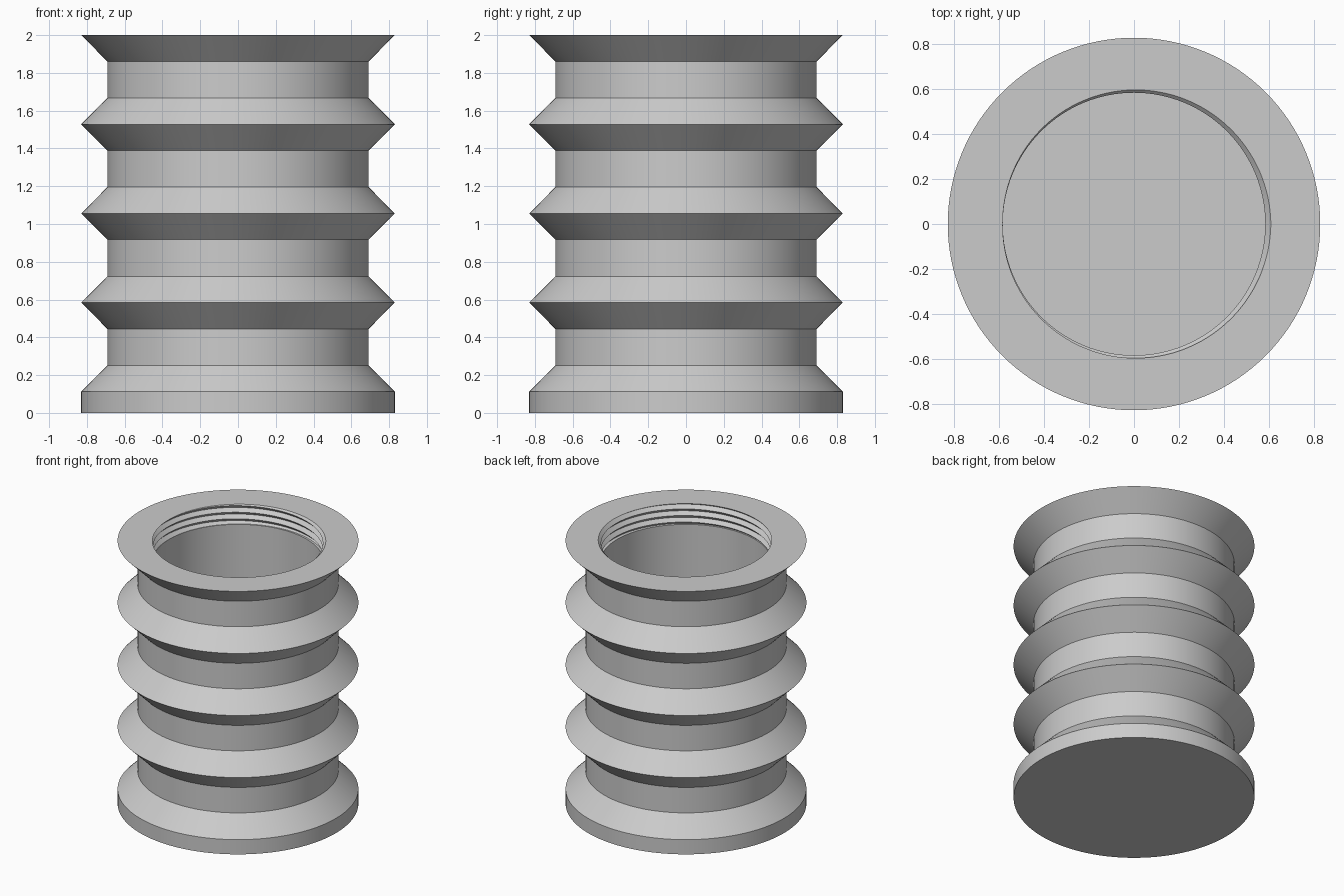
import bpy
import bmesh
from math import cos, sin, pi

if "Cube" in bpy.data.objects:
    bpy.data.objects.remove(bpy.data.objects["Cube"], do_unlink=True)

SIDES = 128
TOP, FLOOR = 2.0, 0.11
RIM, NECK = 0.83, 0.692           # outer radii
BORE, GROOVE = 0.585, 0.61        # inner radii
STEP, FLARE = 0.472, 0.139        # ring spacing and slope height
PITCH, THREAD_END = 0.05, 1.85

# Outer bellows profile, from the centre of the base up to the top rim
outer = [(0, 0), (RIM, 0)]
for n in range(4):
    z = 0.112 + n * STEP
    outer += [(RIM, z), (NECK, z + FLARE), (NECK, z + STEP - FLARE)]
outer.append((RIM, TOP))


def thread_radius(z, turn):
    """Radius of a V-shaped helical groove at height z."""
    phase = ((z - TOP) / PITCH - turn) % 1
    return BORE + (GROOVE - BORE) * abs(2 * phase - 1)


def column(turn):
    """Full section at one angle: outside, threaded mouth, bore and floor."""
    thread = []
    for k in range(10):
        z = TOP + PITCH * (turn - k / 2)
        z = min(TOP, max(THREAD_END, z))
        thread.append((thread_radius(z, turn), z))
    return outer + thread + [(BORE, THREAD_END), (BORE, FLOOR), (0, FLOOR)]


# Sweep the section around the axis and weld the seam
bm = bmesh.new()
columns = []
for i in range(SIDES + 1):
    turn = i / SIDES
    a = 2 * pi * turn
    columns.append([bm.verts.new((r * cos(a), r * sin(a), z)) for r, z in column(turn)])
for left, right in zip(columns, columns[1:]):
    for j in range(len(left) - 1):
        bm.faces.new((left[j], right[j], right[j + 1], left[j + 1]))
bmesh.ops.remove_doubles(bm, verts=bm.verts, dist=0.00005)
bmesh.ops.recalc_face_normals(bm, faces=bm.faces)

mesh = bpy.data.meshes.new("ribbed_container")
bm.to_mesh(mesh)
bm.free()
body = bpy.data.objects.new("ribbed_container", mesh)
bpy.context.collection.objects.link(body)

# Plain grey material
grey = bpy.data.materials.new("light_grey")
grey.use_nodes = True
colour = (0.6, 0.6, 0.6, 1)
grey.diffuse_color = colour
grey.node_tree.nodes["Principled BSDF"].inputs["Base Color"].default_value = colour
mesh.materials.append(grey)

bpy.ops.object.select_all(action="DESELECT")
body.select_set(True)
bpy.context.view_layer.objects.active = body
bpy.ops.object.shade_smooth_by_angle(angle=pi / 6)
